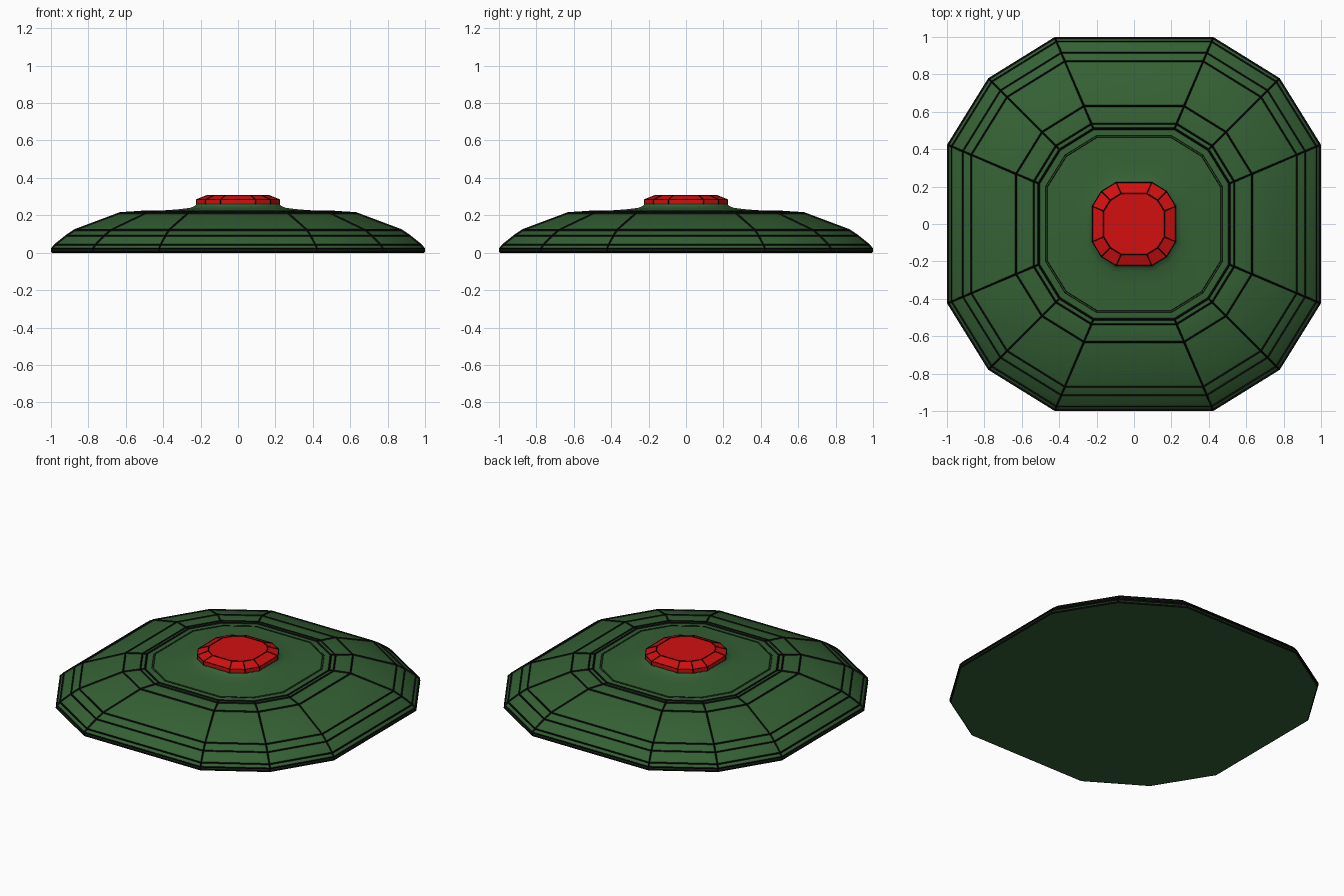
import bpy, bmesh

if "Cube" in bpy.data.objects:
    bpy.data.objects.remove(bpy.data.objects["Cube"])

# Twelve-sided outline for half-width 1
QUAD = [(1, 0.425), (0.78, 0.78), (0.425, 1)]
OUTLINE = []
for k in range(4):
    for x, y in QUAD:
        for _ in range(k):
            x, y = -y, x
        OUTLINE.append((x, y))


def material(name, rgb):
    m = bpy.data.materials.new(name)
    m.diffuse_color = (*rgb, 1)
    m.use_nodes = True
    m.node_tree.nodes["Principled BSDF"].inputs["Base Color"].default_value = m.diffuse_color
    return m


def loft(name, profile, mat, bottom=True, top=True):
    """Stack scaled outlines: profile is a list of (half-width, z)."""
    bm = bmesh.new()
    rings = [[bm.verts.new((x * s, y * s, z)) for x, y in OUTLINE] for s, z in profile]
    for a, b in zip(rings, rings[1:]):
        for i in range(12):
            j = (i + 1) % 12
            bm.faces.new((a[i], a[j], b[j], b[i]))
    if bottom:
        bm.faces.new(rings[0][::-1])
    if top:
        bm.faces.new(rings[-1])
    me = bpy.data.meshes.new(name)
    bm.to_mesh(me)
    bm.free()
    ob = bpy.data.objects.new(name, me)
    bpy.context.collection.objects.link(ob)
    me.materials.append(mat)
    return ob


def seams(name, profile, width, mat, top=False):
    """Dark strips along every edge of the lofted panels."""
    ob = loft(name, profile, mat, bottom=False, top=top)
    w = ob.modifiers.new("strips", 'WIREFRAME')
    w.thickness = width
    w.use_even_offset = False
    w.use_boundary = True
    return ob


green = material("green", (0.035, 0.12, 0.035))
red = material("red", (0.65, 0.005, 0.005))
black = material("black", (0.003, 0.003, 0.003))

# Dished body with a raised collar under the button
panels = [(0.993, 0.006), (0.993, 0.022), (0.975, 0.042), (0.915, 0.09),
          (0.87, 0.12), (0.63, 0.21), (0.535, 0.216), (0.51, 0.218)]
collar = [(0.47, 0.221), (0.32, 0.232), (0.255, 0.24), (0.23, 0.25), (0.222, 0.26)]
body = loft("body", [(0.993, 0)] + panels[1:] + collar, green)
for p in body.data.polygons:
    p.use_smooth = True
bpy.context.view_layer.objects.active = body
body.select_set(True)
bpy.ops.object.shade_smooth_by_angle(angle=0.6)

# Panel seams on the body and the thin ring inside them
seams("body_seams", panels, 0.014, black)
seams("inner_ring", [(0.472, 0.2205), (0.464, 0.2215)], 0.004, black)

# Button on top
cap = [(0.222, 0.257), (0.222, 0.283), (0.163, 0.306)]
loft("button", cap, red)
seams("button_seams", cap, 0.007, black, top=True)
